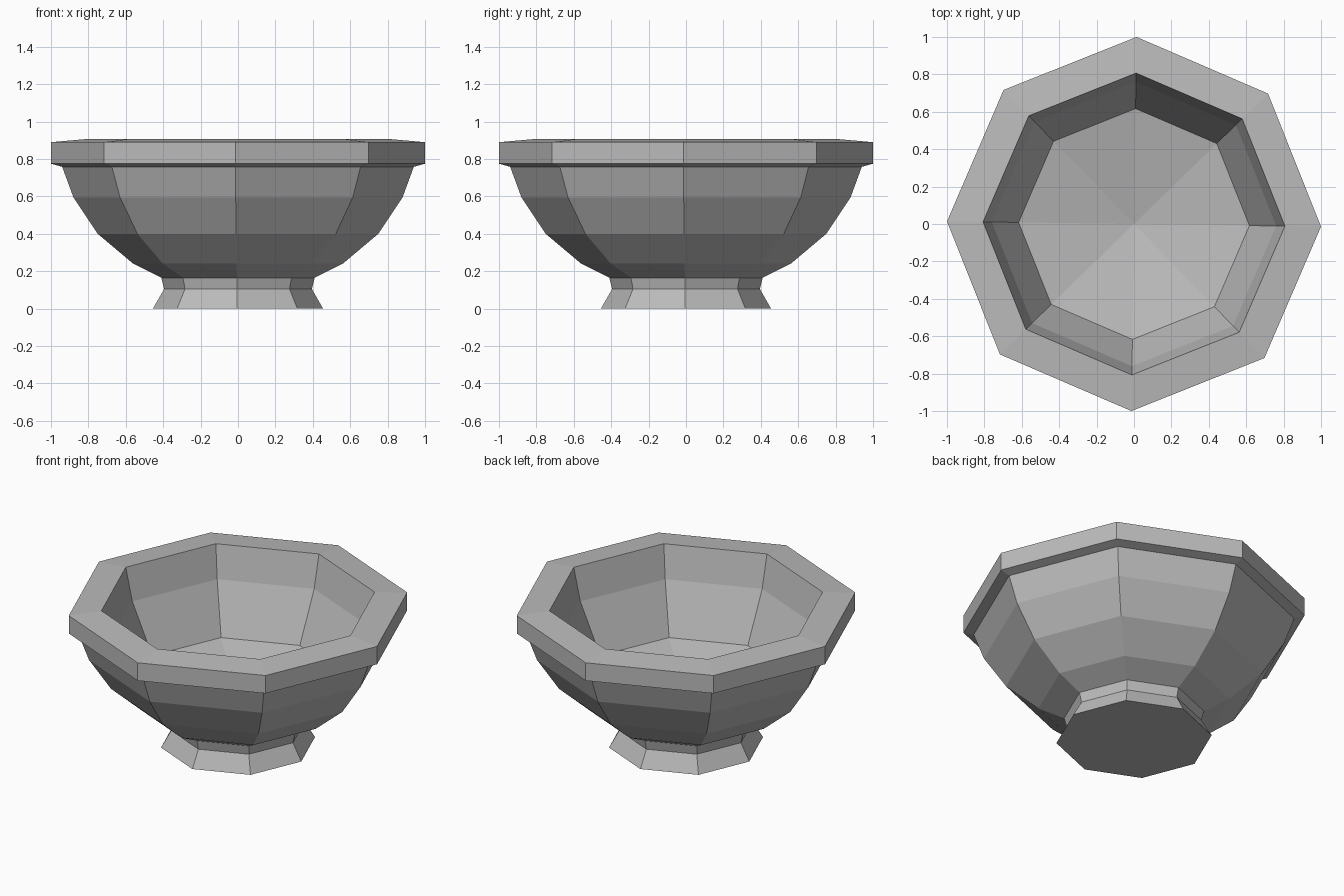
import bpy
import bmesh
from math import cos, sin, pi, radians

cube = bpy.data.objects.get("Cube")
if cube:
    bpy.data.objects.remove(cube, do_unlink=True)

SIDES = 8
TURN = radians(-0.8)

# Single stone grey for the whole bowl
GREY = (0.5, 0.5, 0.5, 1.0)
grey = bpy.data.materials.new("stone grey")
grey.use_nodes = True
grey.diffuse_color = GREY
grey.node_tree.nodes["Principled BSDF"].inputs["Base Color"].default_value = GREY


def turned_part(name, profile):
    """Revolve (radius, height) points around z; a zero radius closes to a point."""
    bm = bmesh.new()
    rings = []
    for r, z in profile:
        count = SIDES if r else 1
        rings.append([bm.verts.new((r * cos(TURN + 2 * pi * i / SIDES),
                                    r * sin(TURN + 2 * pi * i / SIDES), z))
                      for i in range(count)])
    for low, high in zip(rings, rings[1:]):
        for i in range(SIDES):
            j = (i + 1) % SIDES
            corners = [low[i % len(low)], low[j % len(low)],
                       high[j % len(high)], high[i % len(high)]]
            bm.faces.new(list(dict.fromkeys(corners)))
    mesh = bpy.data.meshes.new(name)
    bm.to_mesh(mesh)
    bm.free()
    mesh.materials.append(grey)
    obj = bpy.data.objects.new(name, mesh)
    bpy.context.collection.objects.link(obj)
    return obj


# Flared foot with a flat underside
turned_part("foot", [(0, 0), (0.455, 0), (0.395, 0.105), (0.41, 0.165)])

# Curved outer wall
turned_part("outer_wall", [(0.41, 0.165), (0.56, 0.24), (0.75, 0.4),
                           (0.88, 0.595), (0.94, 0.758)])

# Overhanging rim, rising slightly toward the opening
turned_part("rim", [(0.94, 0.758), (1.0, 0.775), (1.0, 0.89), (0.807, 0.907)])

# Inner wall and shallow dished floor
turned_part("inner_basin", [(0.807, 0.907), (0.76, 0.7), (0.617, 0.39), (0, 0.26)])
